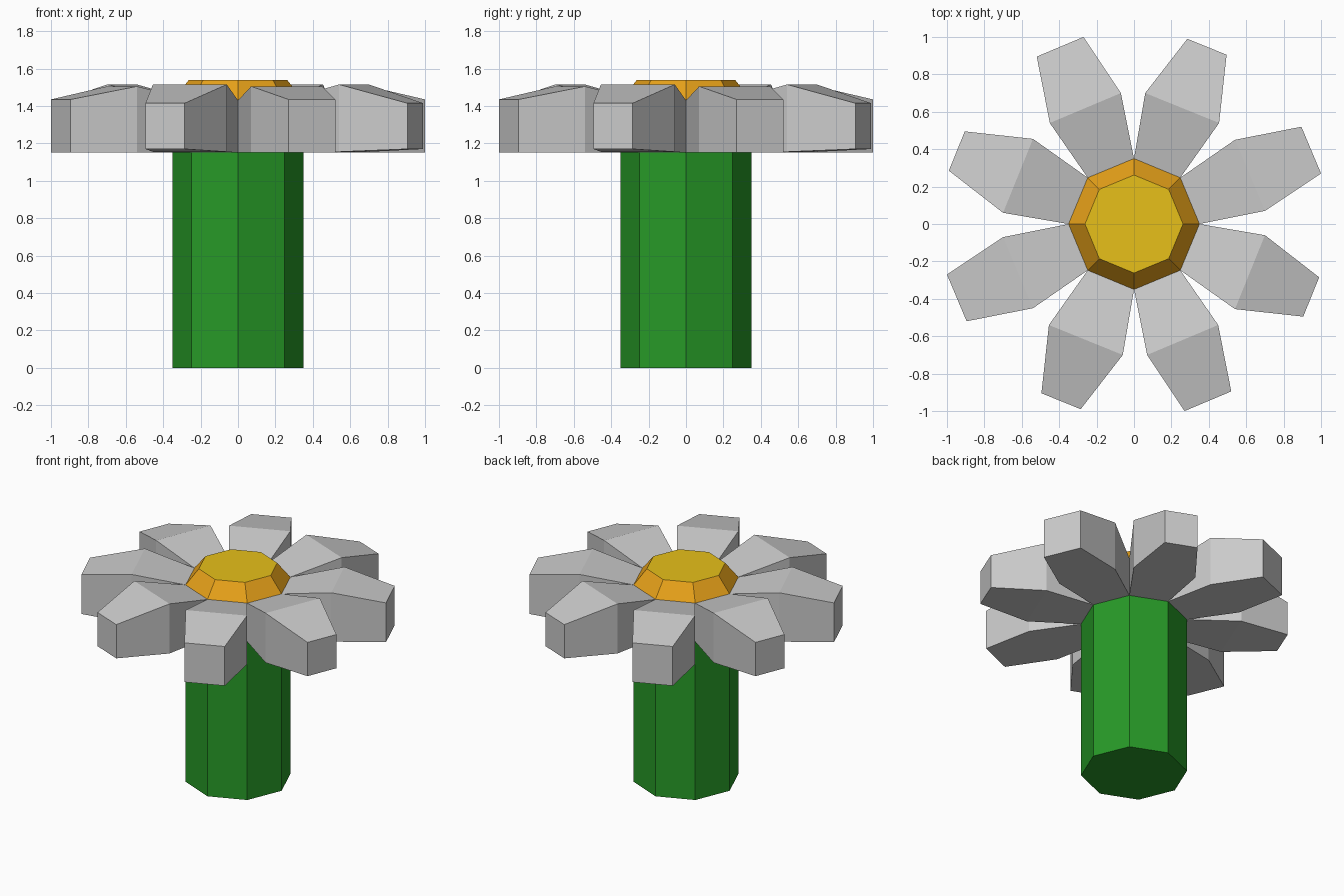
import bpy, bmesh
from math import cos, sin, radians
from mathutils import Matrix, Vector

if "Cube" in bpy.data.objects:
    bpy.data.objects.remove(bpy.data.objects["Cube"])


def material(name, rgb):
    m = bpy.data.materials.new(name)
    m.diffuse_color = (*rgb, 1)
    m.use_nodes = True
    m.node_tree.nodes["Principled BSDF"].inputs["Base Color"].default_value = m.diffuse_color
    return m


def loft(name, rings, mats=(), closed=True, cap_start=True, cap_end=True):
    """Join successive equal-length rings of points with quads."""
    bm = bmesh.new()
    loops = [[bm.verts.new(p) for p in r] for r in rings]
    n = len(rings[0])
    for a, b in zip(loops, loops[1:]):
        for i in range(n):
            j = (i + 1) % n
            bm.faces.new((a[i], a[j], b[j], b[i]))
    if cap_start:
        bm.faces.new(loops[0][::-1])
    if cap_end:
        bm.faces.new(loops[-1])
    me = bpy.data.meshes.new(name)
    bm.to_mesh(me)
    bm.free()
    for m in mats:
        me.materials.append(m)
    ob = bpy.data.objects.new(name, me)
    bpy.context.collection.objects.link(ob)
    return ob


def octagon(r, z):
    return [(r * cos(radians(45 * i)), r * sin(radians(45 * i)), z) for i in range(8)]


R, BASE, RIM = 0.35, 1.15, 1.43
D = R * cos(radians(45))

# Stem: octagonal column, open where the petals take over
loft("stem", [octagon(R, 0), octagon(R, BASE)],
     [material("green", (0.02, 0.32, 0.02))], cap_end=False)

# Flower centre: tapered octagonal crown with an orange rim
centre = loft("flower_centre", [octagon(R, RIM), octagon(0.262, 1.54)],
              [material("orange", (0.8, 0.36, 0.01)), material("yellow", (0.8, 0.53, 0.01))],
              cap_start=False)
centre.data.polygons[-1].material_index = 1

# Two alternating petal shapes: (right xy, left xy, bottom z, top z) from root to tip
petal_a = [((R, 0), (D, D), BASE, RIM),
           ((0.70, 0.07), (0.54, 0.45), BASE, 1.505),
           ((1.0, 0.27), (0.895, 0.52), BASE, 1.435)]
petal_b = [((D, D), (0, R), BASE, RIM),
           ((0.455, 0.54), (0.06, 0.70), 1.155, 1.515),
           ((0.495, 0.905), (0.285, 0.99), 1.17, 1.415)]

# Petals: both shapes repeated around the stem in quarter turns
for k in range(4):
    turn = Matrix.Rotation(radians(90 * k), 3, 'Z')
    for label, shape in (("a", petal_a), ("b", petal_b)):
        rings = [[turn @ Vector((*p, z)) for p, z in ((r, lo), (l, lo), (l, hi), (r, hi))]
                 for r, l, lo, hi in shape]
        loft(f"petal_{label}_{k + 1}", rings, cap_start=False)
